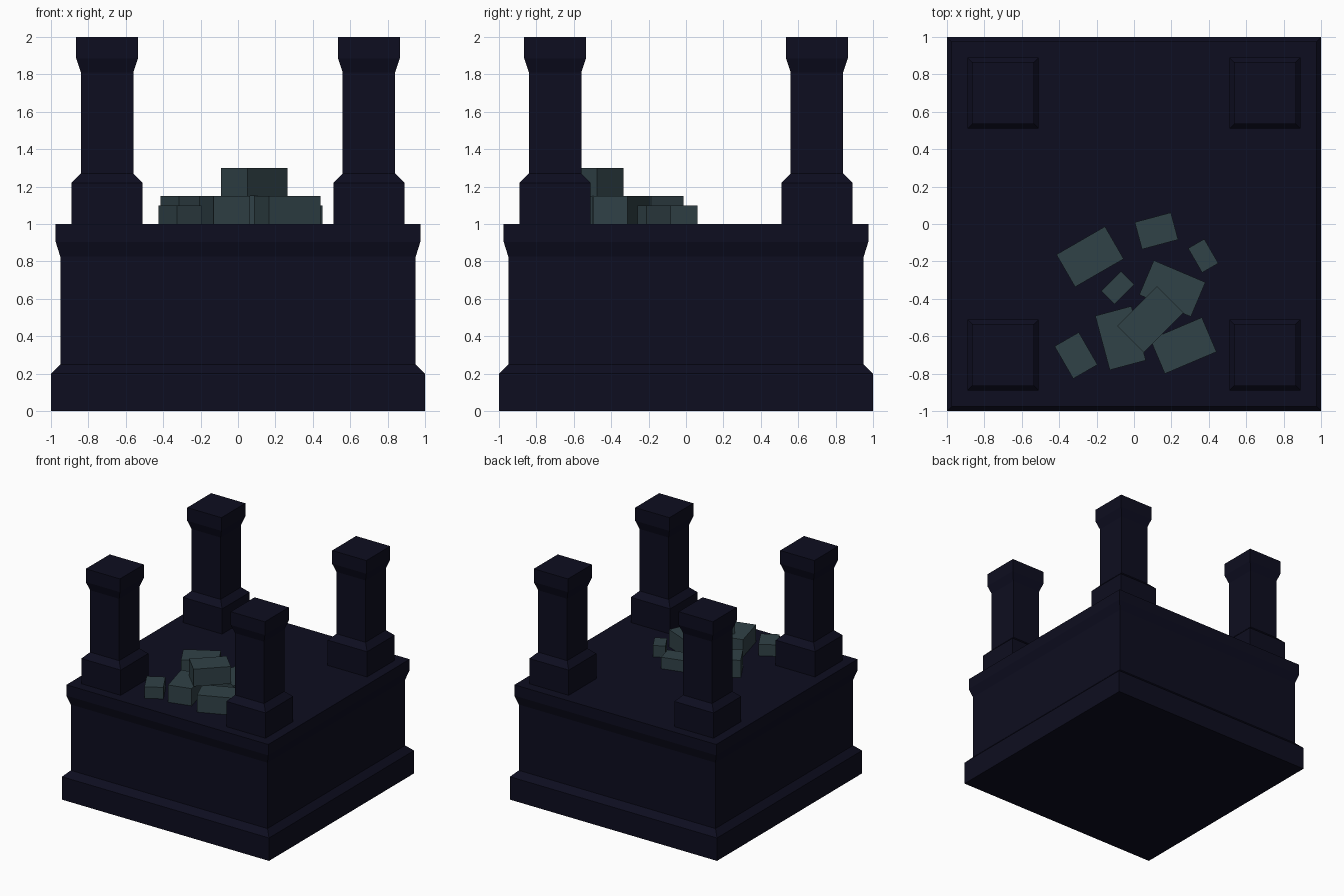
import bpy, bmesh, math

if "Cube" in bpy.data.objects:
    bpy.data.objects.remove(bpy.data.objects["Cube"])


def material(name, color):
    m = bpy.data.materials.new(name)
    m.diffuse_color = (*color, 1)
    m.use_nodes = True
    m.node_tree.nodes["Principled BSDF"].inputs["Base Color"].default_value = m.diffuse_color
    return m


dark_stone = material("dark_stone", (0.004, 0.004, 0.014))
rubble_grey = material("slate_rubble", (0.030, 0.054, 0.063))


def add_object(name, bm, mat, location=(0, 0, 0), angle=0):
    bmesh.ops.recalc_face_normals(bm, faces=bm.faces)
    mesh = bpy.data.meshes.new(name)
    bm.to_mesh(mesh)
    bm.free()
    mesh.materials.append(mat)
    ob = bpy.data.objects.new(name, mesh)
    ob.location = location
    ob.rotation_euler.z = math.radians(angle)
    bpy.context.collection.objects.link(ob)


def square_stack(name, profile, mat, location=(0, 0, 0)):
    """Loft square rings along a (half width, height) profile."""
    bm = bmesh.new()
    rings = [[bm.verts.new((sx * w, sy * w, z))
              for sx, sy in ((-1, -1), (1, -1), (1, 1), (-1, 1))]
             for w, z in profile]
    for a, b in zip(rings, rings[1:]):
        for i in range(4):
            j = (i + 1) % 4
            bm.faces.new((a[i], a[j], b[j], b[i]))
    bm.faces.new(rings[0][::-1])
    bm.faces.new(rings[-1])
    add_object(name, bm, mat, location)


# Moulded pedestal
square_stack("pedestal", [(1, 0), (1, 0.2), (0.95, 0.25), (0.95, 0.825),
                          (0.975, 0.905), (0.975, 1.0)], dark_stone)

# Four corner pillars
for sx in (-1, 1):
    for sy in (-1, 1):
        square_stack("corner_pillar",
                     [(0.19, 0), (0.19, 0.22), (0.14, 0.27), (0.14, 0.81),
                      (0.165, 0.885), (0.165, 1.0)],
                     dark_stone, (sx * 0.7, sy * 0.7, 1.0))

# Rubble blocks: x, y, bottom, length, width, height, angle
blocks = [
    (-0.235, -0.175, 1.0, 0.30, 0.20, 0.15, 30),
    (0.12, -0.037, 1.0, 0.20, 0.15, 0.10, 15),
    (0.37, -0.17, 1.0, 0.10, 0.15, 0.10, 30),
    (-0.087, -0.34, 1.0, 0.15, 0.10, 0.10, 45),
    (0.205, -0.345, 1.0, 0.30, 0.20, 0.15, -23),
    (-0.072, -0.61, 1.0, 0.20, 0.30, 0.15, 15),
    (0.264, -0.65, 1.0, 0.30, 0.20, 0.15, 23),
    (-0.31, -0.703, 1.0, 0.15, 0.20, 0.10, 30),
    (0.087, -0.51, 1.15, 0.30, 0.20, 0.15, 45),
]
for x, y, z, sx, sy, sz, angle in blocks:
    bm = bmesh.new()
    bmesh.ops.create_cube(bm, size=1)
    bmesh.ops.scale(bm, vec=(sx, sy, sz), verts=bm.verts)
    add_object("rubble_block", bm, rubble_grey, (x, y, z + sz / 2), angle)
